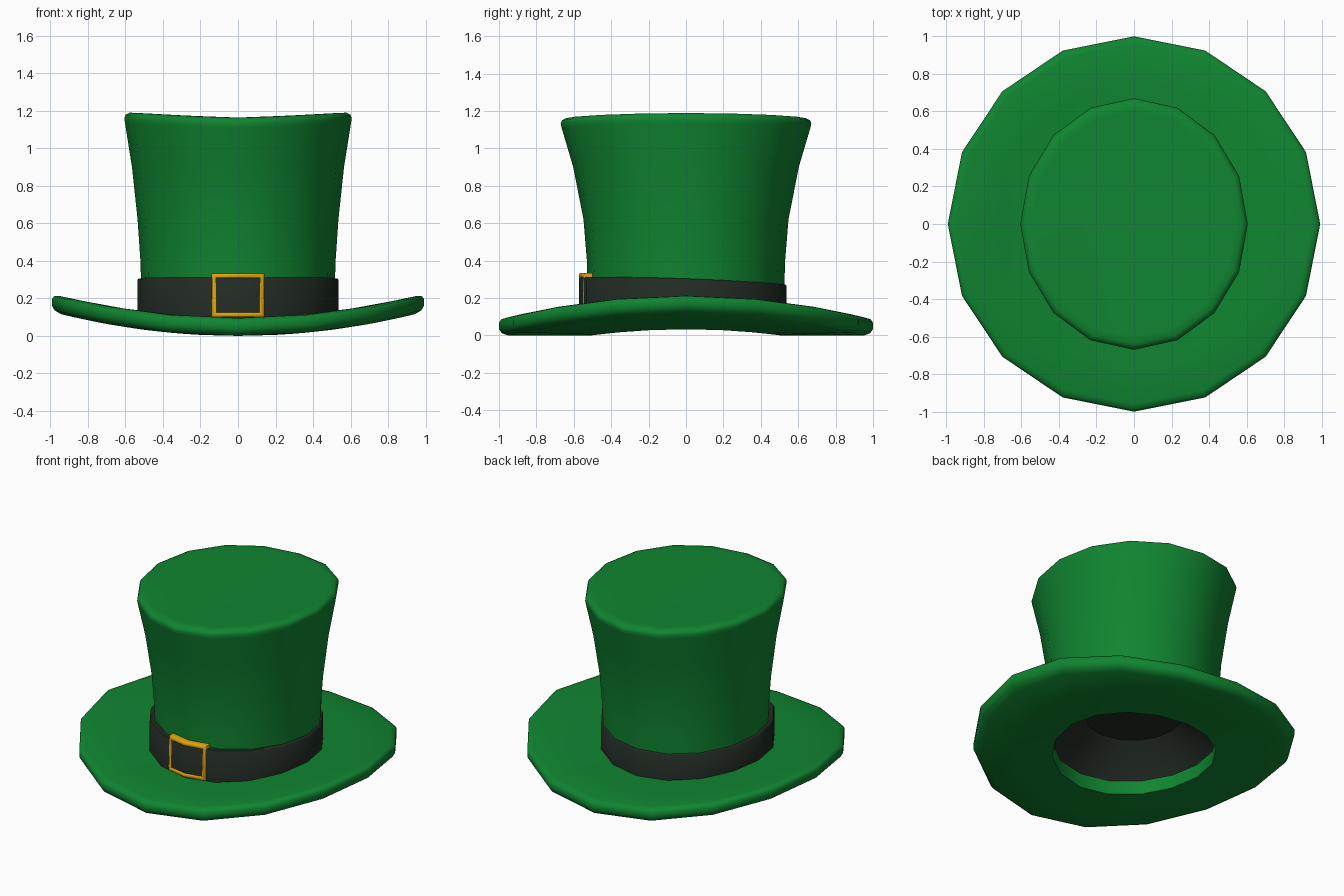
import bpy, bmesh, math

if "Cube" in bpy.data.objects:
    bpy.data.objects.remove(bpy.data.objects["Cube"])

SIDES = 16


def material(name, rgb):
    m = bpy.data.materials.new(name)
    m.diffuse_color = (*rgb, 1)
    m.use_nodes = True
    m.node_tree.nodes["Principled BSDF"].inputs["Base Color"].default_value = m.diffuse_color
    return m


green = material("green felt", (0.005, 0.235, 0.03))
black = material("black ribbon", (0.016, 0.024, 0.017))
gold = material("gold metal", (0.74, 0.36, 0.004))


def finish(bm, name, mat, angle):
    bmesh.ops.recalc_face_normals(bm, faces=bm.faces)
    me = bpy.data.meshes.new(name)
    bm.to_mesh(me)
    bm.free()
    me.materials.append(mat)
    ob = bpy.data.objects.new(name, me)
    bpy.context.collection.objects.link(ob)
    bpy.context.view_layer.objects.active = ob
    ob.select_set(True)
    bpy.ops.object.shade_smooth_by_angle(angle=math.radians(angle))
    ob.select_set(False)
    return ob


def lathe(name, mat, profile, bend, cy=0.0, closed=False, cap=None, angle=50):
    """Sweep (x radius, y radius, z) rings; bend(x, y, z) gives the final z."""
    bm = bmesh.new()
    rings = []
    for rx, ry, z in profile:
        ring = []
        for i in range(SIDES):
            a = 2 * math.pi * i / SIDES
            x, y = rx * math.cos(a), cy + ry * math.sin(a)
            ring.append(bm.verts.new((x, y, bend(x, y, z))))
        rings.append(ring)
    pairs = list(zip(rings, rings[1:]))
    if closed:
        pairs.append((rings[-1], rings[0]))
    for lo, hi in pairs:
        for i in range(SIDES):
            j = (i + 1) % SIDES
            bm.faces.new((lo[i], lo[j], hi[j], hi[i]))
    if cap is not None:
        c = bm.verts.new((0, cy, cap))
        for i in range(SIDES):
            bm.faces.new((rings[-1][i], rings[-1][(i + 1) % SIDES], c))
    return finish(bm, name, mat, angle)


# Brim: thick disc with a hole, curling up towards both sides
brim = [(0.51, 0.0), (0.75, 0.0), (0.95, 0.0), (0.985, 0.012), (1.0, 0.035),
        (1.0, 0.068), (0.988, 0.086), (0.96, 0.095), (0.75, 0.095), (0.51, 0.095)]
lathe("brim", green, [(r * 0.992, r, z) for r, z in brim],
      lambda x, y, z: z + 0.13 * x * x, closed=True)

# Crown: flared tube with a softly rounded, saddle-shaped top
crown = [(0.515, 0.525, 0.24), (0.52, 0.53, 0.40), (0.535, 0.548, 0.62),
         (0.565, 0.603, 0.90), (0.602, 0.665, 1.11), (0.606, 0.67, 1.133),
         (0.60, 0.663, 1.15), (0.578, 0.64, 1.162), (0.54, 0.60, 1.163),
         (0.28, 0.31, 1.163)]
lathe("crown", green, crown,
      lambda x, y, z: z + max(0, (z - 0.9) / 0.26) * 0.055 * abs(x) ** 1.3,
      cap=1.163)

# Hat band: outer wall, narrow top ledge down to the crown
def band_bend(x, y, z):
    t = (z - 0.08) / 0.21
    return z + (1 - t) * 0.13 * x * x + t * (0.045 * x * x - 0.035 * y)


lathe("hat_band", black, [(0.536, 0.555, 0.08), (0.536, 0.555, 0.285),
                          (0.53, 0.549, 0.292), (0.50, 0.51, 0.292)],
      band_bend, cy=-0.018)

# Inner lining: cone narrowing to a flat ceiling inside the hat
lathe("lining", black, [(0.52, 0.53, 0.06), (0.50, 0.51, 0.10), (0.30, 0.31, 0.285)],
      lambda x, y, z: z + (0.13 * x * x if z < 0.2 else 0), cap=0.285, angle=35)

# Buckle: rectangular frame bent around the front of the band
bm = bmesh.new()
W, B, Z0, Z1, D = 0.14, 0.025, 0.1, 0.333, 0.045


def loop(inset, depth):
    w, a, b = W - inset, Z0 + inset, Z1 - inset
    pts = [(-w, a), (0, a), (w, a), (w, b), (0, b), (-w, b)]
    return [bm.verts.new((x, -0.582 + 0.2 * abs(x) + 0.04 * (z - Z0) + depth, z))
            for x, z in pts]


loops = [loop(0, D), loop(0, 0.006), loop(0.006, 0), loop(B - 0.006, 0),
         loop(B, 0.006), loop(B, D)]
for p, q in zip(loops, loops[1:] + loops[:1]):
    for i in range(6):
        j = (i + 1) % 6
        bm.faces.new((p[i], p[j], q[j], q[i]))
finish(bm, "buckle", gold, 50)
